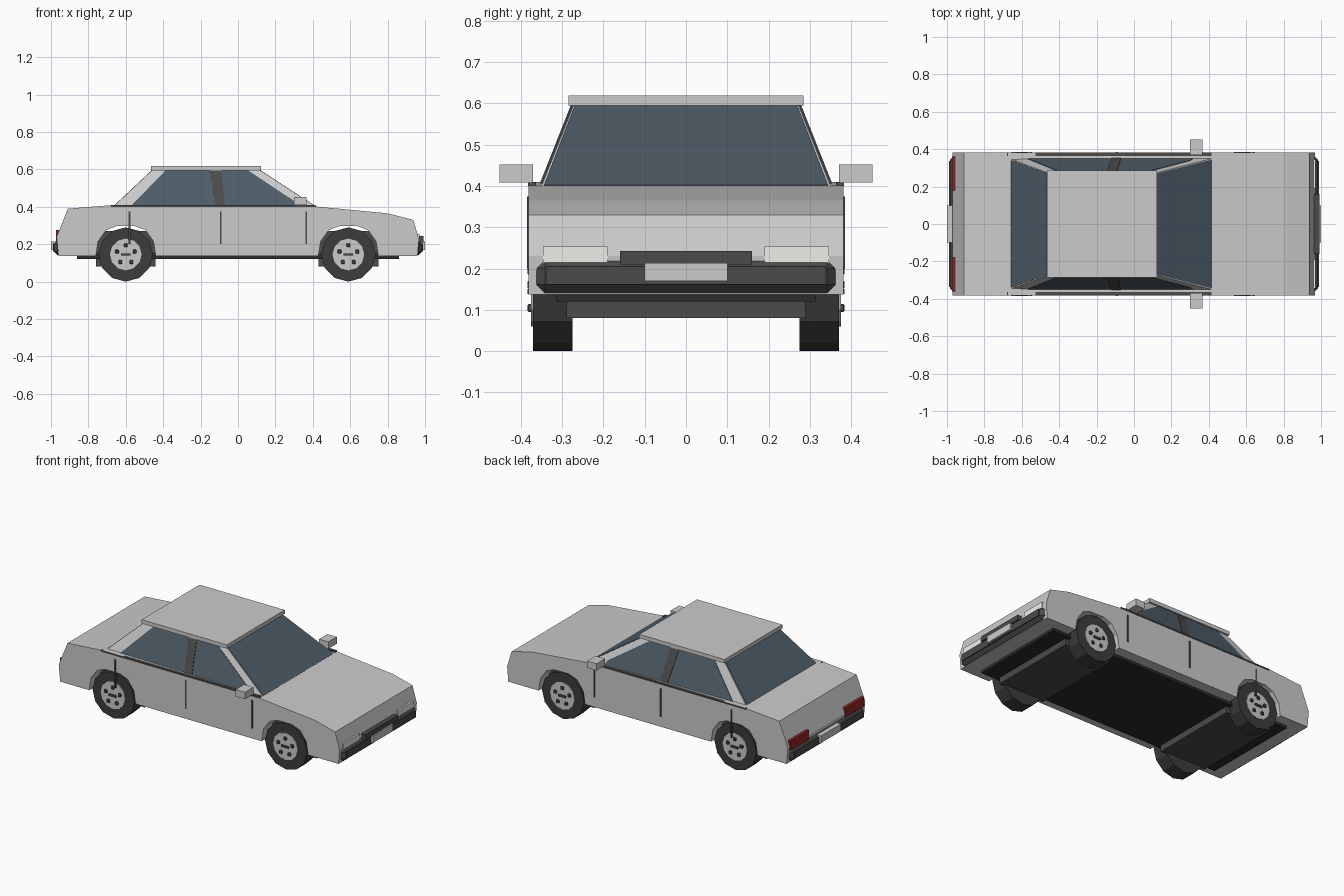
import bpy, bmesh, math
from mathutils import Matrix

if "Cube" in bpy.data.objects:
    bpy.data.objects.remove(bpy.data.objects["Cube"])


def material(name, rgb):
    m = bpy.data.materials.new(name)
    m.diffuse_color = (*rgb, 1)
    m.use_nodes = True
    m.node_tree.nodes["Principled BSDF"].inputs["Base Color"].default_value = m.diffuse_color
    return m


DARK = material("dark_trim", (0.07, 0.07, 0.07))
RUBBER = material("rubber", (0.045, 0.045, 0.045))
BLACK = material("underside", (0.025, 0.025, 0.025))
GLASS = material("glass", (0.075, 0.105, 0.135))
RED = material("tail_red", (0.3, 0.02, 0.02))
LAMP = material("lamp_white", (0.85, 0.87, 0.82))


def finish(bm, name, mat=None):
    bmesh.ops.recalc_face_normals(bm, faces=bm.faces)
    mesh = bpy.data.meshes.new(name)
    bm.to_mesh(mesh)
    bm.free()
    if mat:
        mesh.materials.append(mat)
    ob = bpy.data.objects.new(name, mesh)
    bpy.context.collection.objects.link(ob)
    return ob


def box(name, xs, ys, zs, mat=None, bevel=0):
    bm = bmesh.new()
    bmesh.ops.create_cube(bm, size=1)
    for v in bm.verts:
        v.co = [(r[0] + r[1]) / 2 + c * (r[1] - r[0]) for r, c in zip((xs, ys, zs), v.co)]
    ob = finish(bm, name, mat)
    if bevel:
        mod = ob.modifiers.new("bevel", 'BEVEL')
        mod.width, mod.segments = bevel, 1
    return ob


def side_box(name, xs, ys, zs, mat=None):
    for s, side in ((1, "left"), (-1, "right")):
        box(f"{name}_{side}", xs, sorted((s * ys[0], s * ys[1])), zs, mat)


def panel(name, pts, mat, thick=0.006):
    bm = bmesh.new()
    bm.faces.new([bm.verts.new(p) for p in pts])
    ob = finish(bm, name, mat)
    mod = ob.modifiers.new("thickness", 'SOLIDIFY')
    mod.thickness, mod.offset = thick, 0
    return ob


def disc(name, x, y, z, r, depth, mat=None, sides=12):
    bm = bmesh.new()
    bmesh.ops.create_cone(bm, cap_ends=True, segments=sides, radius1=r, radius2=r, depth=depth,
                          matrix=Matrix.Translation((x, y, z)) @ Matrix.Rotation(math.pi / 2, 4, 'X'))
    return finish(bm, name, mat)


# Lower body: side profile with both wheel arches, extruded across
AXLES = (-0.60, 0.59)
ARCH = [(-0.16, 0.137), (-0.148, 0.215), (-0.105, 0.275), (-0.05, 0.296),
        (0.05, 0.296), (0.105, 0.275), (0.148, 0.215), (0.16, 0.137)]
profile = [(-0.96, 0.137)]
for ax in AXLES:
    profile += [(ax + dx, z) for dx, z in ARCH]
profile += [(0.96, 0.137), (0.967, 0.23), (0.937, 0.33), (0.80, 0.365), (0.41, 0.402),
            (-0.66, 0.41), (-0.91, 0.39), (-0.97, 0.24)]
bm = bmesh.new()
face = bm.faces.new([bm.verts.new((x, -0.381, z)) for x, z in profile])
ext = bmesh.ops.extrude_face_region(bm, geom=[face])
for v in ext["geom"]:
    if isinstance(v, bmesh.types.BMVert):
        v.co.y = 0.381
finish(bm, "lower_body")

# Cabin: tapered block with roof slab
Z0, Z1 = 0.40, 0.597


def cabin_y(z):
    return 0.35 - 0.078 * (z - Z0) / (Z1 - Z0)


X_LOW, X_TOP = (-0.665, 0.415), (-0.455, 0.112)
bm = bmesh.new()
rings = []
for (xa, xb), z in ((X_LOW, Z0), (X_TOP, Z1)):
    y = cabin_y(z)
    rings.append([bm.verts.new(p) for p in ((xa, -y, z), (xb, -y, z), (xb, y, z), (xa, y, z))])
for i in range(4):
    j = (i + 1) % 4
    bm.faces.new((rings[0][i], rings[0][j], rings[1][j], rings[1][i]))
for r in rings:
    bm.faces.new(r)
finish(bm, "cabin_frame")
box("roof", (-0.465, 0.123), (-0.285, 0.285), (0.595, 0.619))

# Windscreens and side glass lie on the cabin faces
for i, name in ((1, "windscreen"), (0, "rear_window")):
    a, b = cabin_y(Z0) - 0.006, cabin_y(Z1) - 0.004
    panel(name, [(X_LOW[i], -a, Z0), (X_LOW[i], a, Z0), (X_TOP[i], b, Z1), (X_TOP[i], -b, Z1)], GLASS)
for s, side in ((1, "left"), (-1, "right")):
    def on_side(pts):
        return [(x, s * cabin_y(z), z) for x, z in pts]
    panel("side_glass_" + side, on_side([(-0.57, 0.405), (0.315, 0.405), (0.30, 0.43),
                                         (0.05, 0.596), (-0.385, 0.596)]), GLASS)
    panel("centre_pillar_" + side, on_side([(-0.12, 0.405), (-0.07, 0.405),
                                            (-0.09, 0.596), (-0.148, 0.596)]), DARK, 0.012)

# Belt trim, door seams, mirrors
side_box("belt_trim", (-0.68, 0.415), (0.363, 0.383), (0.4, 0.409), DARK)
for i, x in enumerate((-0.58, -0.092, 0.365)):
    side_box(f"door_seam_{i}", (x - 0.005, x + 0.005), (0.37, 0.385), (0.2, 0.375), DARK)
side_box("mirror", (0.3, 0.365), (0.37, 0.452), (0.409, 0.452))

# Underside and wheel housings
box("floor_pan", (-0.86, 0.86), (-0.315, 0.315), (0.12, 0.15), BLACK)
for ax, end in zip(AXLES, ("rear", "front")):
    box(end + "_wheel_housing", (ax - 0.16, ax + 0.16), (-0.29, 0.29), (0.08, 0.27), DARK)

# Bumpers, plates, grille and lamps
for s, end in ((1, "front"), (-1, "rear")):
    def span(a, b):
        return sorted((s * a, s * b))
    box(end + "_bumper", span(0.93, 0.984), (-0.362, 0.362), (0.141, 0.221), DARK, 0.02)
    box(end + "_bumper_strip", span(0.95, 0.989), (-0.338, 0.338), (0.162, 0.205), DARK)
    box(end + "_plate", span(0.95, 1.0), (-0.1, 0.1), (0.17, 0.214))
box("grille", (0.93, 0.992), (-0.16, 0.16), (0.21, 0.243), DARK)
side_box("headlight", (0.93, 0.97), (0.19, 0.346), (0.205, 0.254), LAMP)
side_box("tail_light", (-0.973, -0.94), (0.18, 0.362), (0.215, 0.275), RED)

# Wheels: tyre, hub disc, five holes and a centre bar
for ax, end in zip(AXLES, ("rear", "front")):
    for s, side in ((1, "left"), (-1, "right")):
        tag, z = f"{end}_{side}", 0.145
        disc("tyre_" + tag, ax, s * 0.3225, z, 0.145, 0.095, RUBBER)
        disc("hub_" + tag, ax, s * 0.365, z, 0.085, 0.02)
        y = sorted((s * 0.37, s * 0.384))
        for k in range(5):
            a = math.pi / 2 + k * math.tau / 5
            hx, hz = ax + 0.05 * math.cos(a), z + 0.05 * math.sin(a)
            box(f"hub_hole_{k}_{tag}", (hx - 0.01, hx + 0.01), y, (hz - 0.01, hz + 0.01), DARK, 0.003)
        box("hub_bar_" + tag, (ax - 0.025, ax + 0.025), y, (z - 0.006, z + 0.006), DARK)
